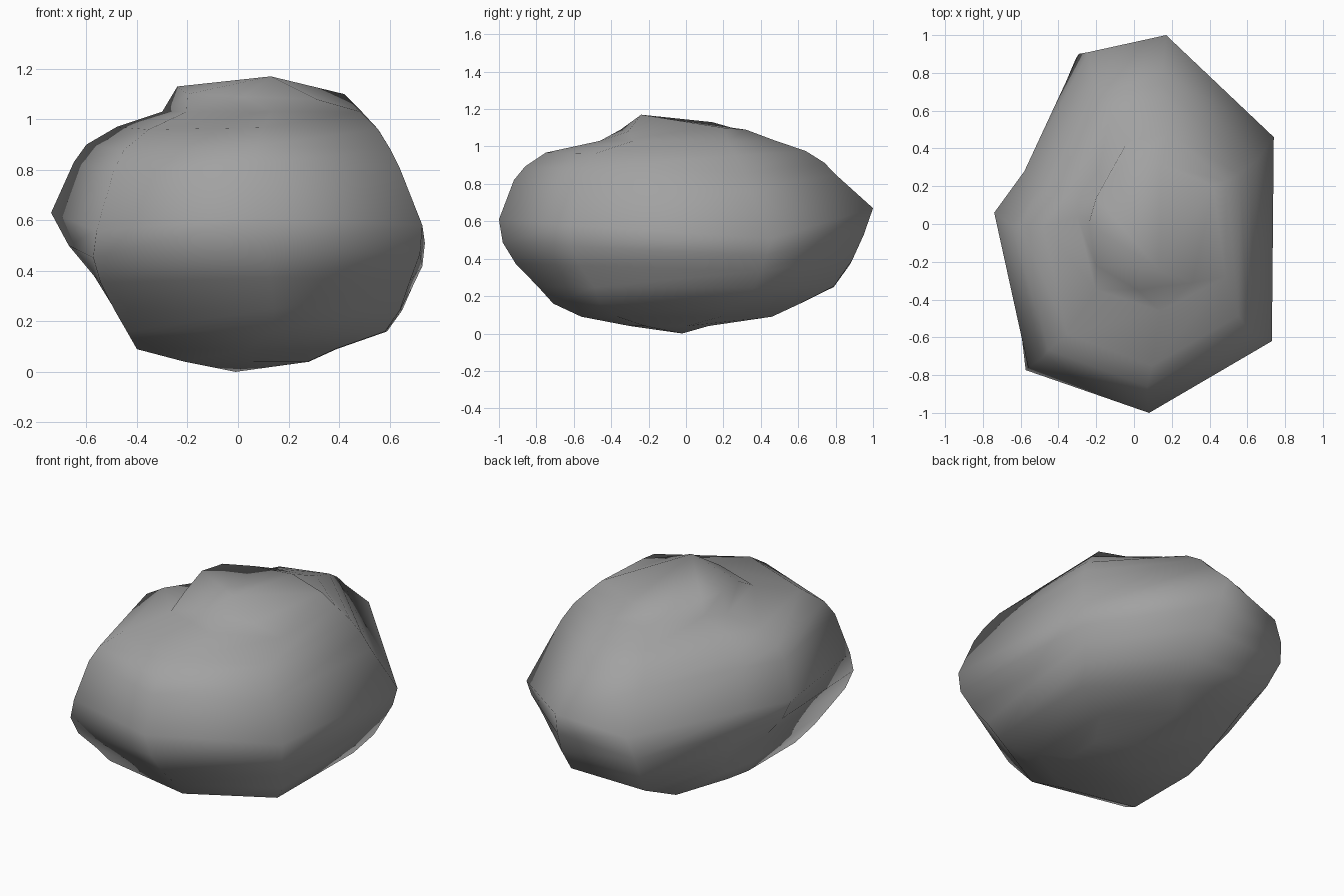
import bpy
import bmesh

# Remove only the default cube
default_cube = bpy.data.objects.get("Cube")
if default_cube is not None:
    bpy.data.objects.remove(default_cube, do_unlink=True)

# Corners of the widest outline, counter-clockwise from the back
OUTLINE = [(0.17, 1.0, 0.67), (-0.24, 0.91, 0.60), (-0.58, 0.28, 0.61), (-0.74, 0.06, 0.63),
           (-0.56, -0.76, 0.56), (0.08, -1.0, 0.61), (0.73, -0.62, 0.58), (0.74, 0.46, 0.51)]

# The same corners on the fuller underside
UNDERSIDE = [(0.17, 1.0), (-0.47, 1.0), (-0.68, 0.35), (-0.74, 0.06),
             (-0.74, -0.82), (0.08, -1.0), (0.73, -0.62), (0.74, 0.46)]

# Corners of the rugged crest
CREST = [(0.14, 0.32, 1.09), (-0.10, 0.28, 1.09), (-0.20, 0.14, 1.13), (-0.24, 0.0, 1.13),
         (-0.20, -0.22, 1.10), (0.02, -0.35, 1.09), (0.31, -0.31, 1.08), (0.42, 0.20, 1.10)]

# Stacked layers: height, then left, right, front and back limits
WAIST = 0.63
LAYERS = [(0.04, -0.21, 0.28, -0.30, 0.12),
          (0.09, -0.40, 0.39, -0.56, 0.46),
          (0.16, -0.44, 0.59, -0.71, 0.61),
          (0.25, -0.49, 0.65, -0.79, 0.79),
          (0.38, -0.57, 0.69, -0.91, 0.89),
          (0.50, -0.67, 0.73, -0.98, 0.95),
          (WAIST, -0.74, 0.74, -1.0, 1.0),
          (0.83, -0.65, 0.65, -0.92, 0.80),
          (0.90, -0.60, 0.61, -0.86, 0.74),
          (0.97, -0.48, 0.56, -0.75, 0.64),
          (1.03, -0.30, 0.49, -0.46, 0.48)]
BOTTOM_POINT = (-0.01, -0.02, 0.0)
TOP_POINT = (0.13, -0.24, 1.17)


def remap(value, half_size, low, high):
    """Stretch an outline coordinate into the limits of a layer."""
    return low + (value + half_size) / (2 * half_size) * (high - low)


def layer_points(height, left, right, front, back):
    """Blend the two outlines by height and tilt the layer like the waist."""
    low_share = min(max((WAIST - height) / 0.3, 0), 1)
    tilt = max(1 - abs(height - WAIST) / 0.4, 0)
    for (x, y, z), (low_x, low_y) in zip(OUTLINE, UNDERSIDE):
        x += (low_x - x) * low_share
        y += (low_y - y) * low_share
        yield (remap(x, 0.74, left, right), remap(y, 1.0, front, back),
               height + (z - WAIST) * tilt)


def make_material(name, color):
    material = bpy.data.materials.new(name)
    material.use_nodes = True
    material.diffuse_color = color
    shader = next(n for n in material.node_tree.nodes if n.type == 'BSDF_PRINCIPLED')
    shader.inputs["Base Color"].default_value = color
    shader.inputs["Roughness"].default_value = 0.9
    return material


def close_end(bm, ring, point):
    """Close a ring with a fan of triangles to one point."""
    tip = bm.verts.new(point)
    for current, following in zip(ring, ring[1:] + ring[:1]):
        bm.faces.new((current, following, tip))


# Boulder body: skin between neighbouring layers, up to the crest
bm = bmesh.new()
rings = [[bm.verts.new(point) for point in layer_points(*layer)] for layer in LAYERS]
rings.append([bm.verts.new(point) for point in CREST])
for lower, upper in zip(rings, rings[1:]):
    for i in range(len(OUTLINE)):
        j = (i + 1) % len(OUTLINE)
        bm.faces.new((lower[i], lower[j], upper[j], upper[i]))
close_end(bm, rings[0], BOTTOM_POINT)
close_end(bm, rings[-1], TOP_POINT)

bmesh.ops.recalc_face_normals(bm, faces=bm.faces)
for face in bm.faces:
    face.smooth = True

mesh = bpy.data.meshes.new("boulder")
bm.to_mesh(mesh)
bm.free()
boulder = bpy.data.objects.new("boulder", mesh)
bpy.context.collection.objects.link(boulder)
mesh.materials.append(make_material("stone grey", (0.36, 0.36, 0.36, 1.0)))
